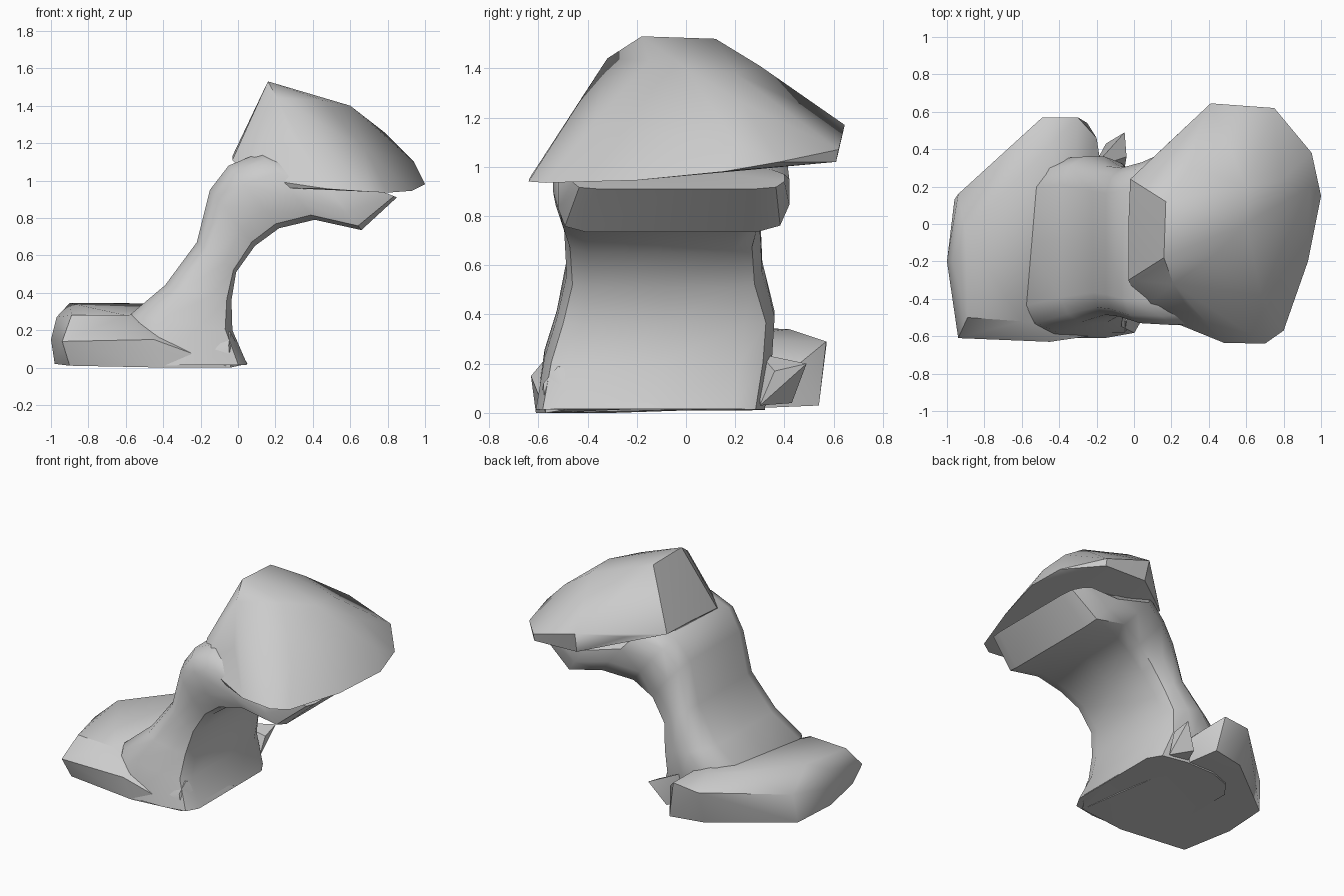
import bpy, bmesh, math


def finish(bm, name, angle):
    bmesh.ops.recalc_face_normals(bm, faces=bm.faces)
    mesh = bpy.data.meshes.new(name)
    bm.to_mesh(mesh)
    bm.free()
    ob = bpy.data.objects.new(name, mesh)
    bpy.context.collection.objects.link(ob)
    bpy.ops.object.select_all(action='DESELECT')
    ob.select_set(True)
    bpy.context.view_layer.objects.active = ob
    bpy.ops.object.shade_smooth_by_angle(angle=math.radians(angle))
    return ob


def boulder(name, points, angle=32):
    """Faceted rock: the convex hull of a few corner points."""
    bm = bmesh.new()
    for p in points:
        bm.verts.new(p)
    res = bmesh.ops.convex_hull(bm, input=bm.verts)
    junk = {v for v in res["geom_interior"] + res["geom_unused"]
            if isinstance(v, bmesh.types.BMVert) and v.is_valid}
    bmesh.ops.delete(bm, geom=list(junk), context='VERTS')
    return finish(bm, name, angle)


# Foot slab, spreading to the left
boulder("foot", [
    (-.98, -.2, .02), (-.9, -.56, .01), (-.4, -.61, 0), (-.04, -.57, 0),
    (-.2, -.3, 0), (-.96, .13, .02), (-.49, .49, .03), (-.25, .54, .03),
    (-.2, .3, .02), (-1, -.2, .15), (-.97, -.2, .27), (-.94, -.61, .14),
    (-.89, -.5, .28), (-.9, -.05, .345), (-.94, .16, .22), (-.6, -.52, .28),
    (-.45, -.63, .15), (-.62, .3, .345), (-.49, .57, .27), (-.3, .57, .29),
    (-.45, .42, .34), (-.2, .46, .2), (-.32, .1, .3)], 40)

# Ragged chips at the base of the column
boulder("back_chip", [
    (-.2, .3, .03), (-.05, .49, .2), (-.04, .36, .17), (-.15, .43, .04),
    (-.22, .3, .24), (-.05, .3, .03)])
boulder("front_chip", [
    (-.45, -.6, 0), (-.04, -.57, 0), (.05, -.45, .02), (.05, -.1, .02),
    (-.04, -.52, .19), (-.05, -.58, .12), (-.02, -.4, .13),
    (-.4, -.5, .2), (-.4, -.3, .02)], 40)

# Leaning column: sections as (left x, z), (right x, z), front y, back y
SECTIONS = [
    ((-.64, .01), (.05, .015), -.61, .32),
    ((-.58, .28), (-.03, .20), -.575, .35),
    ((-.39, .44), (-.035, .36), -.525, .36),
    ((-.22, .67), (-.01, .51), -.485, .31),
    ((-.15, .95), (.09, .65), -.495, .30),
    ((-.05, 1.08), (.22, .745), -.53, .33),
    ((.12, 1.15), (.41, .79), -.54, .41),
    ((.40, 1.06), (.66, .735), -.52, .42),
    ((.62, 1.0), (.85, .91), -.46, .40)]
# Rounded box outline (u across the column, v from front to back)
OUTLINE = [(0, .15), (.1, .05), (.3, 0), (.7, 0), (.93, .03), (1, .12),
           (1, .5), (1, .86), (.92, .96), (.66, 1), (.34, 1), (.12, .94),
           (0, .83), (0, .5)]
bm = bmesh.new()
rings = []
for a, b, y0, y1 in SECTIONS:
    rings.append([bm.verts.new((a[0] + (b[0] - a[0]) * u,
                                y0 + (y1 - y0) * v,
                                a[1] + (b[1] - a[1]) * u))
                  for u, v in OUTLINE])
n = len(OUTLINE)
for r, s in zip(rings, rings[1:]):
    for i in range(n):
        j = (i + 1) % n
        bm.faces.new((r[i], r[j], s[j], s[i]))
bm.faces.new(rings[0])
bm.faces.new(rings[-1])
finish(bm, "column", 45)

# Overhanging cap boulder
boulder("cap", [
    (.16, -.18, 1.53), (.17, .12, 1.52), (.21, -.32, 1.44), (.3, .3, 1.41),
    (.45, -.15, 1.43), (.6, 0, 1.40), (.6, .2, 1.38), (.78, .23, 1.26),
    (.68, -.38, 1.17), (.3, -.47, 1.2), (.94, .2, 1.1),
    (.48, -.635, .955), (.7, -.64, .94), (.8, -.57, .935), (.93, -.2, .945),
    (1, .15, .98), (.95, .38, 1.02), (.75, .61, 1.02), (.75, .62, 1.07),
    (.41, .645, 1.17), (.42, .61, 1.03), (.17, .42, 1.13), (.26, -.53, .96),
    (-.03, 0, 1.13), (-.02, .24, 1.13), (.1, .33, 1.13), (-.03, -.3, 1.11),
    (.05, -.46, 1.02), (.05, 0, 1.28)])
